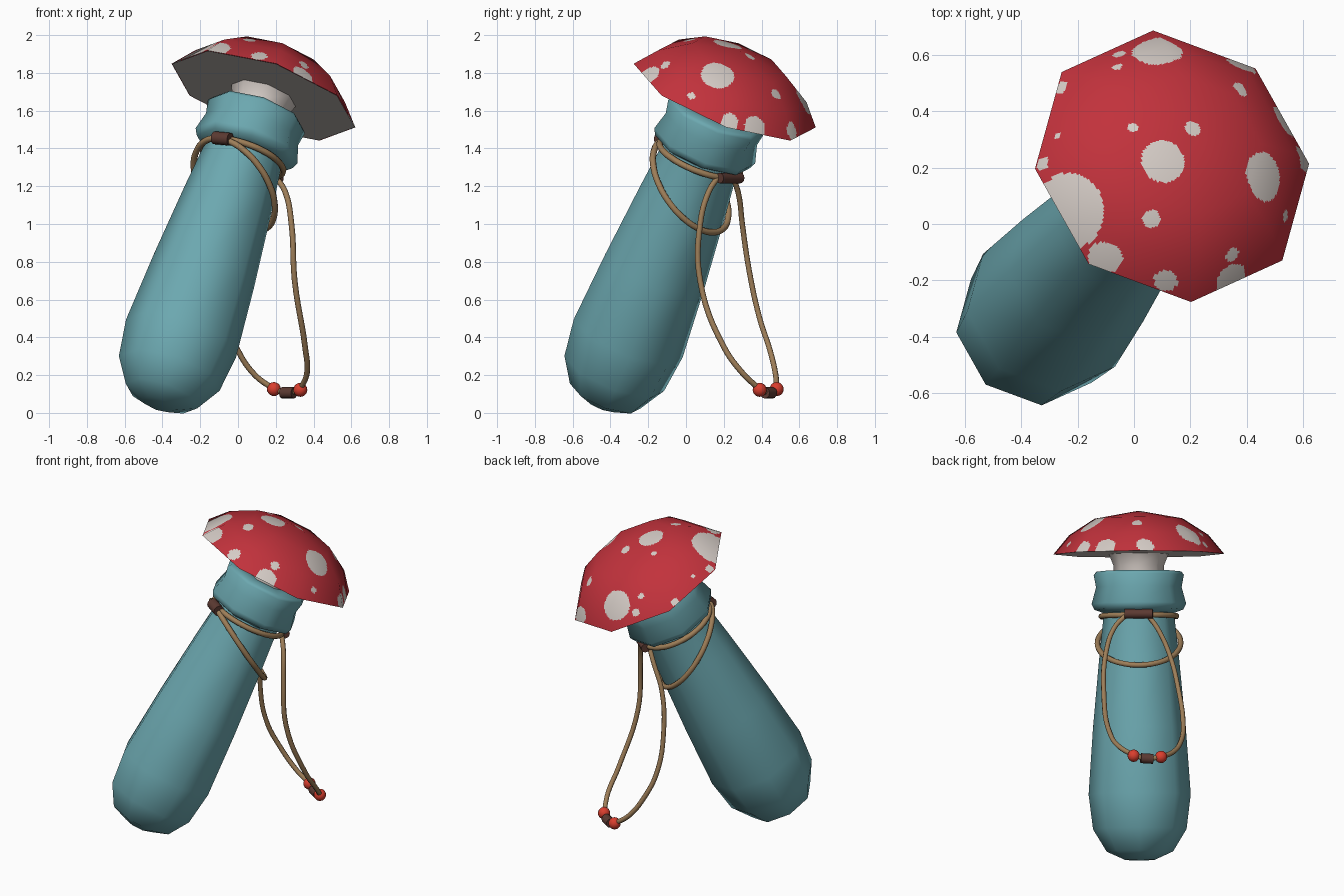
import bpy, bmesh, math
from mathutils import Vector, Matrix

if "Cube" in bpy.data.objects:
    bpy.data.objects.remove(bpy.data.objects["Cube"])

# Leaning frame: origin at the centre of the cap rim, local z along the bottle axis
M = (Matrix.Translation((0.135, 0.205, 1.68))
     @ Matrix.Rotation(math.radians(49.5), 4, 'Z')
     @ Matrix.Rotation(math.radians(27.6), 4, 'Y'))


def material(name, r, g, b):
    m = bpy.data.materials.new(name)
    lin = [((c / 255 + 0.055) / 1.055) ** 2.4 for c in (r, g, b)]
    m.diffuse_color = (*lin, 1)
    m.use_nodes = True
    m.node_tree.nodes["Principled BSDF"].inputs["Base Color"].default_value = m.diffuse_color
    return m


TEAL = material("teal", 108, 168, 176)
RED = material("cap red", 194, 50, 60)
WHITE = material("off white", 214, 205, 199)
CORD = material("cord tan", 158, 126, 88)
BROWN = material("bead brown", 92, 58, 50)
BEAD = material("bead red", 218, 62, 46)


def add_object(name, bm, mats, angle=50):
    me = bpy.data.meshes.new(name)
    bm.to_mesh(me)
    bm.free()
    for m in mats:
        me.materials.append(m)
    me.shade_smooth()
    if angle:
        me.set_sharp_from_angle(angle=math.radians(angle))
    ob = bpy.data.objects.new(name, me)
    bpy.context.collection.objects.link(ob)
    return ob


def lathe(name, profile, mat, sides=8, angle=50):
    """Eight-sided turned part; profile is (radius, height) along the axis."""
    bm = bmesh.new()
    rings = [[bm.verts.new(M @ Vector((r * math.cos(k * math.tau / sides),
                                       r * math.sin(k * math.tau / sides), z)))
              for k in range(sides)] for r, z in profile]
    for a, b in zip(rings, rings[1:]):
        for k in range(sides):
            n = (k + 1) % sides
            bm.faces.new((a[k], a[n], b[n], b[k]))
    bm.faces.new(rings[0][::-1])
    bm.faces.new(rings[-1])
    bmesh.ops.recalc_face_normals(bm, faces=bm.faces)
    return add_object(name, bm, [mat], angle)


# Bottle body, collar and mushroom stem
lathe("bottle_body", [(0.09, -1.845), (0.2, -1.795), (0.282, -1.66), (0.308, -1.45),
                      (0.28, -1.05), (0.24, -0.62), (0.212, -0.36), (0.21, -0.3)], TEAL, angle=75)
lathe("collar", [(0.2, -0.36), (0.268, -0.335), (0.285, -0.3), (0.258, -0.2),
                 (0.272, -0.125), (0.255, -0.105), (0.15, -0.105)], TEAL, angle=60)
lathe("mushroom_stem", [(0.15, -0.15), (0.152, -0.07), (0.18, 0.0), (0.2, 0.03)], WHITE)
lathe("cap_underside", [(0.512, 0.0), (0.17, 0.02)], WHITE)

# Cap dome: eight-sided, finely divided so that the spots can be coloured faces
PROFILE = [(0.515, 0.0), (0.42, 0.115), (0.265, 0.215), (0.01, 0.26)]
NORMALS = [(0.8, 0.6), (0.66, 0.75), (0.37, 0.93), (0.0, 1.0)]
COLS, ROWS = 32, 26
bm = bmesh.new()
normals, rings = [], []
corner = [(math.cos(k * math.pi / 4), math.sin(k * math.pi / 4)) for k in range(9)]


def mix(a, b, t):
    return [p + (q - p) * t for p, q in zip(a, b)]


for row in range(3 * ROWS + 1):
    j = min(row // ROWS, 2)
    t = row / ROWS - j
    r, z = mix(PROFILE[j], PROFILE[j + 1], t)
    nr, nz = mix(NORMALS[j], NORMALS[j + 1], t)
    ring = []
    for col in range(8 * COLS):
        k = col // COLS
        c, s = mix(corner[k], corner[k + 1], col / COLS - k)
        ring.append(bm.verts.new(M @ Vector((r * c, r * s, z))))
        normals.append((M.to_3x3() @ Vector((nr * c, nr * s, nz))).normalized())
    rings.append(ring)
for a, b in zip(rings, rings[1:]):
    for k in range(8 * COLS):
        n = (k + 1) % (8 * COLS)
        bm.faces.new((a[k], a[n], b[n], b[k]))
bm.faces.new(rings[-1])

# Spots: x, y, z (None = seen from the top), radius
SPOTS = [(0.10, 0.22, None, 0.078), (0.21, 0.34, None, 0.029), (0, 0.34, None, 0.018),
         (0.065, 0.015, None, 0.032), (0.46, 0.17, None, 0.088), (0.38, 0.48, None, 0.03),
         (0.08, 0.62, None, 0.092), (-0.06, 0.56, None, 0.018), (-0.26, 0.48, None, 0.025),
         (-0.27, 0.31, None, 0.012), (-0.325, 0.21, None, 0.025), (-0.23, 0.05, None, 0.135),
         (-0.1, -0.12, None, 0.062), (0.11, -0.2, None, 0.042), (0.35, -0.11, None, 0.027),
         (0.34, -0.2, None, 0.065), (0.59, 0.22, 1.54, 0.05), (0.55, 0.37, 1.51, 0.065),
         (0.40, 0.60, 1.50, 0.055), (0.57, 0.03, 1.69, 0.02), (-0.06, 0.62, 1.65, 0.025)]
centres = []
for x, y, z, r in SPOTS:
    near = min(bm.verts, key=lambda v: (v.co.x - x) ** 2 + (v.co.y - y) ** 2
               + (0 if z is None else (v.co.z - z) ** 2))
    centres.append((near.co.copy(), r))
for f in bm.faces:
    p = f.calc_center_median()
    f.material_index = int(any((p - c).length < r for c, r in centres))
cap = add_object("mushroom_cap", bm, [RED, WHITE], angle=None)
cap.data.normals_split_custom_set_from_vertices(normals)


def cord(name, points, radius, cyclic=False):
    cu = bpy.data.curves.new(name, 'CURVE')
    cu.dimensions = '3D'
    cu.bevel_depth = radius
    cu.bevel_resolution = 2
    cu.resolution_u = 6
    sp = cu.splines.new('BEZIER')
    sp.bezier_points.add(len(points) - 1)
    for bp, p in zip(sp.bezier_points, points):
        bp.co = p
        bp.handle_left_type = bp.handle_right_type = 'AUTO'
    sp.use_cyclic_u = cyclic
    cu.materials.append(CORD)
    bpy.context.collection.objects.link(bpy.data.objects.new(name, cu))


def around(angle, r, z):
    return M @ Vector((r * math.cos(angle), r * math.sin(angle), z))


# Cord tied round the neck, and the slack loop hanging below it
steps = [k * math.tau / 16 for k in range(16)]
cord("neck_cord", [around(a, 0.227, -0.375) for a in steps], 0.017, True)
cord("slack_loop", [around(a, 0.25 + 0.012 * math.cos(a), -0.53 - 0.15 * math.cos(a))
                    for a in steps], 0.017, True)

# Wrist strap: two strands from the back bead down to the red beads
cord("strap_strand_right", [(0.2, 0.17, 1.25), (0.25, 0.12, 1.17), (0.283, 0.075, 1.0),
                            (0.3, 0.075, 0.7), (0.355, 0.2, 0.35), (0.365, 0.3, 0.21),
                            (0.33, 0.39, 0.125)], 0.015)
cord("strap_strand_left", [(0.1, 0.25, 1.25), (0.04, 0.28, 1.15), (-0.03, 0.298, 1.0),
                           (-0.07, 0.335, 0.75), (-0.06, 0.39, 0.5), (0.0, 0.445, 0.33),
                           (0.09, 0.475, 0.2), (0.19, 0.48, 0.125)], 0.015)
cord("strap_end", [(0.33, 0.39, 0.125), (0.265, 0.44, 0.105), (0.19, 0.48, 0.125)], 0.015)


def tube_bead(name, pos, direction, length, radius):
    bm = bmesh.new()
    rot = Vector(direction).to_track_quat('Z', 'Y').to_matrix().to_4x4()
    bmesh.ops.create_cone(bm, cap_ends=True, segments=12, radius1=radius, radius2=radius,
                          depth=length, matrix=Matrix.Translation(pos) @ rot)
    add_object(name, bm, [BROWN])


# Brown clasps and red beads
R = M.to_3x3()
front = math.radians(190)
tube_bead("back_clasp", around(0, 0.235, -0.37), R @ Vector((0, 1, 0)), 0.17, 0.028)
tube_bead("front_clasp", around(front, 0.24, -0.38),
          R @ Vector((-math.sin(front), math.cos(front), 0)), 0.1, 0.034)
tube_bead("strap_clasp", (0.265, 0.437, 0.106), (0.14, -0.09, 0), 0.075, 0.03)
for name, pos in (("red_bead_right", (0.33, 0.39, 0.122)), ("red_bead_left", (0.19, 0.48, 0.126))):
    bm = bmesh.new()
    bmesh.ops.create_uvsphere(bm, u_segments=16, v_segments=10, radius=0.037,
                              matrix=Matrix.Translation(pos))
    add_object(name, bm, [BEAD], angle=None)
